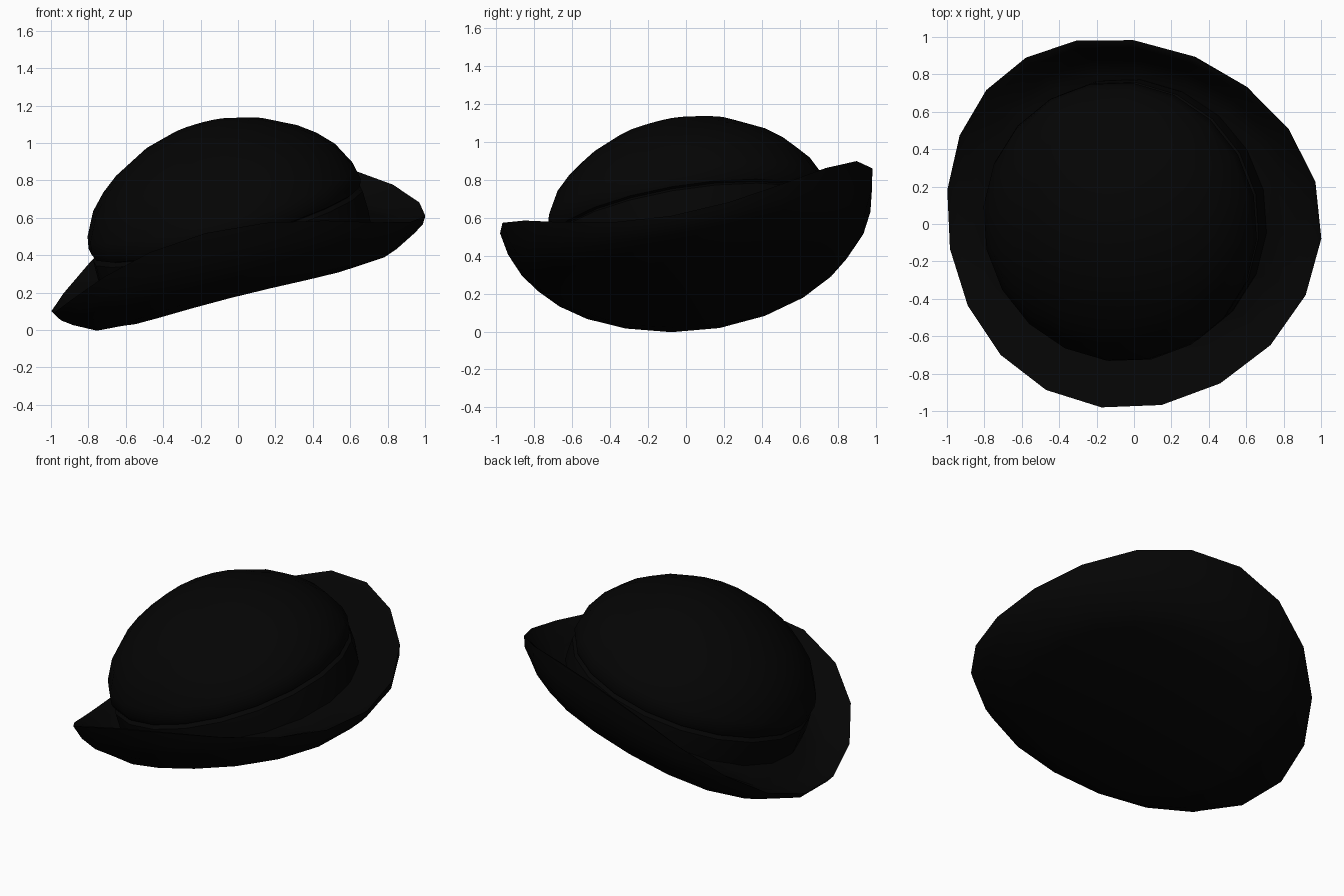
import bpy, math
from mathutils import Matrix, Vector

if "Cube" in bpy.data.objects:
    bpy.data.objects.remove(bpy.data.objects["Cube"])

SIDES = 20

# Tilted frame of the hat: long axis, side axis, crown axis
ax = Vector((1.0, -0.13, 0.255)).normalized()
az = ax.cross(Vector((0.08, 0.982, 0.17))).normalized()
ay = az.cross(ax)
FRAME = Matrix((ax, ay, az)).transposed().to_4x4()
FRAME.translation = (-0.045, 0.026, 0.525)

black = bpy.data.materials.new("black_felt")
black.diffuse_color = (0.0013, 0.0013, 0.0013, 1)
black.use_nodes = True
black.node_tree.nodes["Principled BSDF"].inputs["Base Color"].default_value = black.diffuse_color


def loft(name, rings, stretch=0.0, sharp=40):
    """Rings of (radius, height, saddle); radius 0 makes a pole."""
    verts, faces, rows = [], [], []
    for r, h, s in rings:
        if r == 0:
            rows.append([len(verts)] * SIDES)
            verts.append(FRAME @ Vector((0, 0, h)))
            continue
        rows.append(list(range(len(verts), len(verts) + SIDES)))
        for i in range(SIDES):
            t = 2 * math.pi * i / SIDES
            # lengthen only the outer part of the brim
            k = 1 + stretch * min(1, max(0, (r - 0.70) / 0.12))
            verts.append(FRAME @ Vector((r * k * math.cos(t), r * math.sin(t),
                                         h + s * math.cos(2 * t))))
    for a, b in zip(rows, rows[1:]):
        for i in range(SIDES):
            j = (i + 1) % SIDES
            faces.append(list(dict.fromkeys((a[i], a[j], b[j], b[i]))))
    me = bpy.data.meshes.new(name)
    me.from_pydata(verts, [], faces)
    me.materials.append(black)
    ob = bpy.data.objects.new(name, me)
    bpy.context.collection.objects.link(ob)
    bpy.ops.object.select_all(action='DESELECT')
    ob.select_set(True)
    bpy.context.view_layer.objects.active = ob
    bpy.ops.object.shade_smooth_by_angle(angle=math.radians(sharp))
    return ob


# Curled saddle brim: flat underside, rolled rim, upper side
loft("brim", [
    (0, -0.285, 0), (0.70, -0.285, -0.04), (0.81, -0.255, -0.06),
    (0.92, -0.165, -0.09), (0.975, -0.085, -0.135), (1.0, -0.003, -0.175),
    (0.985, -0.01, -0.18), (0.955, -0.025, -0.165), (0.87, -0.09, -0.105),
    (0.79, -0.11, -0.05), (0.71, -0.10, -0.025)], stretch=0.04)

# Ribbon band around the crown base
loft("hat_band", [
    (0.745, -0.13, -0.025), (0.752, -0.06, -0.01),
    (0.75, 0.035, 0.0), (0.72, 0.055, 0.0)])

# Domed crown
loft("crown", [
    (0.715, 0.05, 0), (0.74, 0.06, 0), (0.757, 0.10, 0), (0.745, 0.165, 0),
    (0.68, 0.29, 0), (0.60, 0.375, 0), (0.51, 0.445, 0), (0.34, 0.535, 0),
    (0.17, 0.585, 0), (0, 0.60, 0)])
